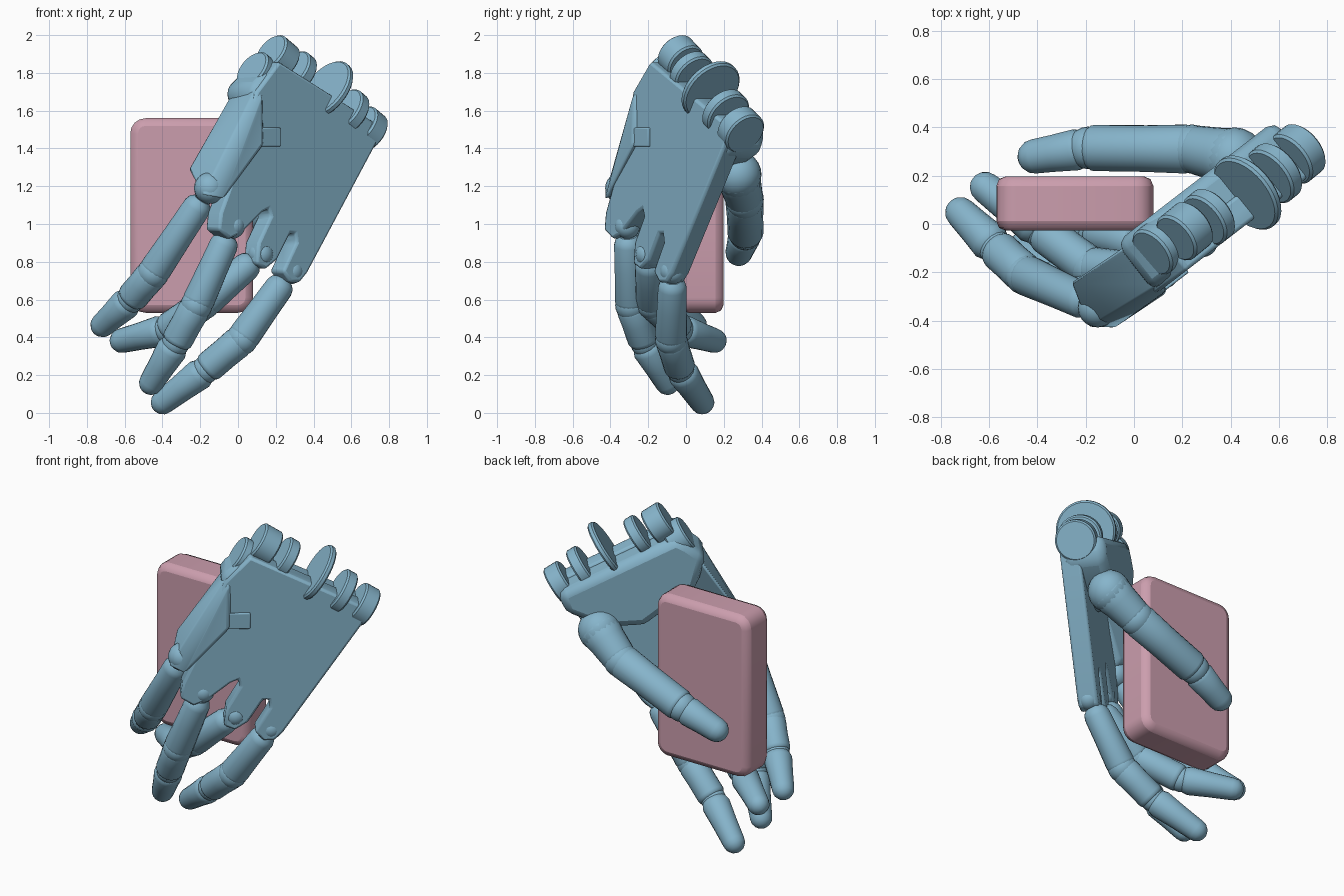
import bpy, bmesh, math
from mathutils import Vector as V

if "Cube" in bpy.data.objects:
    bpy.data.objects.remove(bpy.data.objects["Cube"])

def material(name, col):
    m = bpy.data.materials.new(name)
    m.diffuse_color = (*col, 1)
    m.use_nodes = True
    m.node_tree.nodes["Principled BSDF"].inputs["Base Color"].default_value = m.diffuse_color
    return m

BLUE = material("blue_plastic", (0.24, 0.46, 0.60))
PINK = material("pink_plastic", (0.60, 0.34, 0.42))
N = V((-0.61, 0.79, 0))             # palm side of the hand
W = V((0.65, 0.53, -0.55)).normalized()  # across the wrist

def finish(bm, name, mat=BLUE, bevel=0, seg=2):
    bmesh.ops.recalc_face_normals(bm, faces=bm.faces)
    me = bpy.data.meshes.new(name)
    bm.to_mesh(me)
    bm.free()
    ob = bpy.data.objects.new(name, me)
    bpy.context.collection.objects.link(ob)
    me.materials.append(mat)
    if bevel:
        b = ob.modifiers.new("Bevel", 'BEVEL')
        b.width, b.segments, b.limit_method = bevel, seg, 'ANGLE'
    bpy.ops.object.select_all(action='DESELECT')
    ob.select_set(True)
    bpy.context.view_layer.objects.active = ob
    bpy.ops.object.shade_smooth_by_angle(angle=math.radians(40))
    return ob

def hull(name, pts, bevel=0.015):
    bm = bmesh.new()
    for p in pts:
        bm.verts.new(p)
    bmesh.ops.convex_hull(bm, input=bm.verts)
    bmesh.ops.delete(bm, geom=[v for v in bm.verts if not v.link_faces], context='VERTS')
    bmesh.ops.dissolve_limit(bm, angle_limit=0.05, verts=bm.verts, edges=bm.edges)
    return finish(bm, name, bevel=bevel)

def plate(name, outline, near, far, bevel=0.015):
    """Outline in x,z laid on the back-of-hand plane and thickened palmward."""
    bm = bmesh.new()
    lay = lambda d: [bm.verts.new(V((x, -0.36 + 0.77 * x, z)) + N * d) for x, z in outline]
    a, b = lay(near), lay(far)
    bm.faces.new(a)
    bm.faces.new(b[::-1])
    n = len(a)
    for i in range(n):
        bm.faces.new((a[i], a[(i + 1) % n], b[(i + 1) % n], b[i]))
    return finish(bm, name, bevel=bevel)

def lathe(name, p, q, profile, sides=20):
    """Profile of (distance, radius) revolved around the line p to q."""
    p, q = V(p), V(q)
    d = (q - p).normalized()
    u = d.orthogonal().normalized()
    w = d.cross(u)
    bm = bmesh.new()
    rings = []
    for t, r in profile:
        rings.append([bm.verts.new(p + d * t + (u * math.cos(a) + w * math.sin(a)) * r)
                      for a in (2 * math.pi * i / sides for i in range(sides))])
    for a, b in zip(rings, rings[1:]):
        for i in range(sides):
            j = (i + 1) % sides
            bm.faces.new((a[i], a[j], b[j], b[i]))
    bm.faces.new(rings[0])
    bm.faces.new(rings[-1][::-1])
    return finish(bm, name)

def segment(name, p, q, r1, r2, tip=False):
    L = (V(q) - V(p)).length
    c = r2 if tip else 0.03
    prof = [(-0.02, r1 * 0.6), (0, r1 * 0.88), (0.03, r1), (L * 0.45, (r1 + r2) * 0.49)]
    prof += [(L - c + c * math.sin(a), r2 * (math.cos(a) if tip else 0.7 + 0.3 * math.cos(a)))
             for a in (math.radians(k) for k in (0, 25, 50, 70, 86))]
    lathe(name, p, q, prof)

def ball(name, p, r):
    bm = bmesh.new()
    bmesh.ops.create_uvsphere(bm, u_segments=20, v_segments=12, radius=r)
    bmesh.ops.translate(bm, verts=bm.verts, vec=p)
    finish(bm, name)

# Fingers: three capsules with a joint ball at each knuckle
fingers = {
    "index": [(-.15, -.345, 1.19), (-.45, -.21, .74), (-.57, -.10, .60), (-.755, .085, .43)],
    "middle": [(-.03, -.31, .99), (-.22, -.29, .57), (-.33, -.22, .37), (-.49, -.07, .11)],
    "ring": [(.12, -.20, .84), (-.18, -.18, .58), (-.38, -.03, .44), (-.665, .19, .37)],
    "pinky": [(.28, -.07, .75), (.02, -.08, .39), (-.17, -.03, .23), (-.445, .11, .02)],
}
for f, p in fingers.items():
    p = [V(c) for c in p]
    ball(f + "_knuckle", p[0], 0.083 if f == "index" else 0.068)
    segment(f + "_lower", p[0].lerp(p[1], 0.17), p[1], 0.076, 0.085)
    ball(f + "_joint", p[1], 0.085)
    segment(f + "_middle", p[1], p[2], 0.085, 0.083)
    ball(f + "_end_joint", p[2], 0.074)
    segment(f + "_tip", p[2].lerp(p[3], .05), p[3], 0.083, 0.065, True)

# Thumb
t = [V(c) for c in ((.44, .27, 1.28), (.24, .31, 1.13), (-.19, .315, .95), (-.475, .27, .82))]
ball("thumb_root", t[0].lerp(t[1], .12), 0.125)
segment("thumb_base", t[0], t[1], 0.125, 0.102)
ball("thumb_base_joint", t[1], 0.102)
segment("thumb_lower", t[1], t[2], 0.102, 0.096)
ball("thumb_joint", t[2], 0.088)
segment("thumb_tip", t[2].lerp(t[3], .08), t[3], 0.086, 0.072, True)

# Back-of-hand plate with three knuckle lobes
plate("hand_plate", [
    (.10, 1.70), (.22, 1.86), (.74, 1.53), (.765, 1.48), (.37, .74), (.33, .69), (.28, .69),
    (.24, .75), (.31, .90), (.305, .95), (.28, .95), (.21, .81), (.15, .76), (.10, .79),
    (.11, .90), (.175, 1.04), (.165, 1.08), (.13, 1.06), (.02, .95), (-.04, .92),
    (-.10, .97), (-.09, 1.06), (.04, 1.42)], 0, 0.12)
# Thick heel of the hand, reaching down to the thumb root
plate("wrist_block", [(.08, 1.72), (.16, 1.80), (.22, 1.84), (.76, 1.50), (.725, 1.37),
                      (.54, 1.27), (.36, 1.28), (.12, 1.52)], 0.01, 0.27, 0.05)

# Index metacarpal cover
hull("index_cover", [(-.03, -.08, 1.70), (.00, -.10, 1.73), (.10, -.25, 1.74), (.13, -.28, 1.68),
                     (.135, -.285, 1.42), (-.08, -.43, 1.13), (-.19, -.43, 1.15),
                     (-.265, -.24, 1.29), (-.10, -.24, 1.22), (.12, -.14, 1.45), (.10, -.08, 1.66)])
plate("cover_tab", [(.10, 1.41), (.22, 1.41), (.22, 1.51), (.10, 1.51)], -0.012, 0.04, 0.006)

# Hinge discs along the wrist edge, lapped onto the plate
for name, c, r, th in (("index_hinge", (.21, -.03, 1.88), .11, .12),
                       ("thumb_side_hinge", (.11, -.09, 1.79), .11, .12),
                       ("middle_hinge", (.31, .03, 1.80), .12, .07),
                       ("centre_hinge", (.47, .13, 1.71), .175, .04),
                       ("ring_hinge", (.58, .21, 1.59), .13, .07),
                       ("pinky_hinge", (.675, .29, 1.50), .12, .10)):
    c = V(c)
    lathe(name, c - W * th / 2, c + W * th / 2,
          [(0, r - .01), (.01, r), (th - .01, r), (th, r - .01)], 32)

# Held box, rounded at the corners
bm = bmesh.new()
bmesh.ops.create_cube(bm, size=1)
bmesh.ops.scale(bm, verts=bm.verts, vec=(0.65, 0.225, 1.03))
upright = [e for e in bm.edges if abs(e.verts[0].co.y - e.verts[1].co.y) > 0.1]
bmesh.ops.bevel(bm, geom=upright, offset=0.08, segments=4, profile=0.5, affect='EDGES')
bmesh.ops.translate(bm, verts=bm.verts, vec=(-.245, .085, 1.045))
finish(bm, "held_box", PINK, 0.04, 2)
